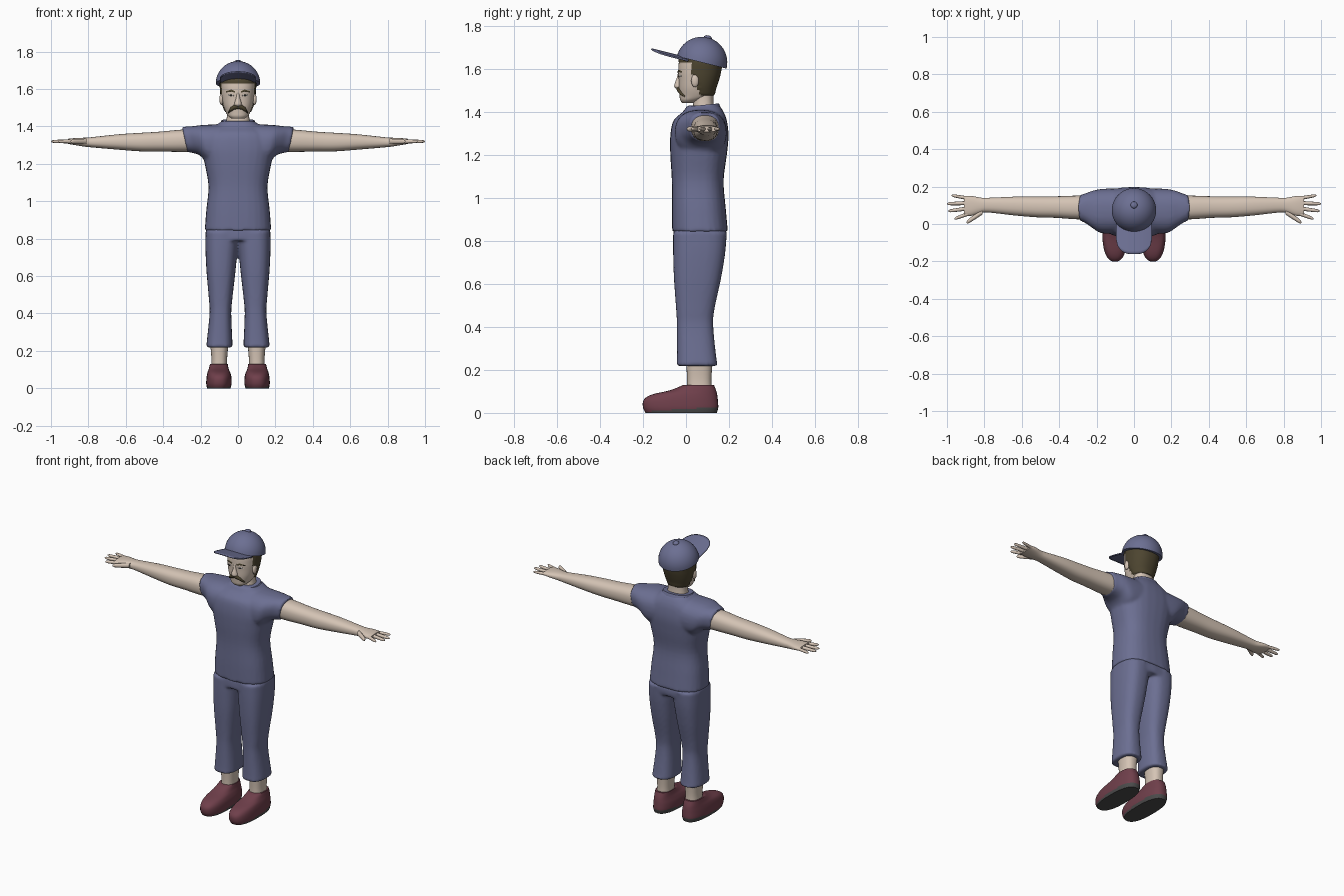
import bpy, bmesh, math
from mathutils import Matrix, Vector
from mathutils.bvhtree import BVHTree

cube = bpy.data.objects.get("Cube")
if cube:
    bpy.data.objects.remove(cube, do_unlink=True)


def material(name, r, g, b):
    m = bpy.data.materials.new(name)
    m.use_nodes = True
    m.diffuse_color = (r, g, b, 1)
    bsdf = m.node_tree.nodes["Principled BSDF"]
    bsdf.inputs["Base Color"].default_value = (r, g, b, 1)
    bsdf.inputs["Roughness"].default_value = 0.8
    return m


cloth = material("blue cloth", 0.15, 0.16, 0.29)
skin = material("skin", 0.66, 0.55, 0.46)
hair = material("dark olive hair", 0.075, 0.06, 0.03)
leather = material("maroon leather", 0.16, 0.05, 0.07)
rubber = material("grey rubber", 0.07, 0.07, 0.07)
white = material("eye white", 0.6, 0.58, 0.55)
dark = material("dark iris", 0.02, 0.018, 0.015)
made = []


def spline(a, b, c, d, t):
    return [0.5 * (2 * q + (r - p) * t + (2 * p - 5 * q + 4 * r - s) * t * t
                   + (3 * q - p - 3 * r + s) * t ** 3) for p, q, r, s in zip(a, b, c, d)]


def loft(bm, rings, axis="z", n=28, power=2.4, sub=4, shear=0):
    """Skin rings of (position, a low, a high, b low, b high) along an axis."""
    last = len(rings) - 1
    path = [spline(rings[max(i - 1, 0)], rings[i], rings[i + 1], rings[min(i + 2, last)], k / sub)
            for i in range(last) for k in range(sub)] + [rings[-1]]
    loops = []
    for t, a0, a1, b0, b1 in path:
        loop = []
        for k in range(n):
            c, s = math.cos(math.tau * k / n), math.sin(math.tau * k / n)
            da = math.copysign(abs(c) ** (2 / power), c) * (a1 - a0) / 2
            db = math.copysign(abs(s) ** (2 / power), s) * (b1 - b0) / 2
            a, b, u = (a0 + a1) / 2 + da, (b0 + b1) / 2 + db, t + shear * db
            loop.append(bm.verts.new((a, b, u) if axis == "z" else (u, a, b)))
        loops.append(loop)
    for lo, hi in zip(loops, loops[1:]):
        for k in range(n):
            bm.faces.new((lo[k], lo[k - 1], hi[k - 1], hi[k]))
    bm.faces.new(loops[0])
    bm.faces.new(loops[-1])


def both(rings):
    return [(z, -w, w, f, b) for z, w, f, b in rings]


def finish(name, bm, *mats, rule=None, mirror=False, voxel=0):
    bmesh.ops.recalc_face_normals(bm, faces=bm.faces)
    if rule:
        for f in bm.faces:
            f.material_index = int(rule(f.calc_center_median()))
    mesh = bpy.data.meshes.new(name)
    bm.to_mesh(mesh)
    obj = bpy.data.objects.new(name, mesh)
    bpy.context.collection.objects.link(obj)
    for m in mats:
        mesh.materials.append(m)
    if mirror:
        mod = obj.modifiers.new("mirror", "MIRROR")
        mod.use_mirror_merge = False
    if voxel:
        mod = obj.modifiers.new("blend", "REMESH")
        mod.mode, mod.voxel_size, mod.use_smooth_shade = "VOXEL", voxel, True
        mod = obj.modifiers.new("soften", "SMOOTH")
        mod.factor, mod.iterations = 0.5, 4
    made.append(obj)
    return obj


# Shirt: torso and sleeves blended together
bm = bmesh.new()
loft(bm, both([(0.843, 0.178, -0.064, 0.195), (0.95, 0.17, -0.066, 0.185), (1.08, 0.158, -0.066, 0.175),
               (1.2, 0.178, -0.073, 0.19), (1.29, 0.195, -0.073, 0.198), (1.36, 0.175, -0.058, 0.19),
               (1.4, 0.125, -0.015, 0.175), (1.43, 0.085, 0.005, 0.155)]), power=2.6)
for s in (1, -1):
    loft(bm, [(s * x, *r) for x, *r in [
        (0.08, -0.05, 0.19, 1.2, 1.412), (0.17, -0.05, 0.188, 1.2, 1.408), (0.22, -0.022, 0.178, 1.245, 1.402),
        (0.255, 0.003, 0.165, 1.258, 1.4), (0.285, 0.016, 0.157, 1.262, 1.397)]], "x", shear=s * 0.2)
finish("shirt", bm, cloth, voxel=0.009)

bm = bmesh.new()
loft(bm, both([(1.39, 0.108, -0.012, 0.17), (1.415, 0.096, -0.004, 0.16), (1.432, 0.088, 0.004, 0.153)]), shear=0.1)
finish("collar", bm, cloth)

# Trousers: two legs and a hip block blended together
bm = bmesh.new()
loft(bm, both([(0.79, 0.173, -0.06, 0.186), (0.82, 0.173, -0.06, 0.19), (0.855, 0.17, -0.058, 0.187)]), power=2.6)
leg = [(0.218, 0.03, 0.17, -0.046, 0.15), (0.25, 0.03, 0.167, -0.042, 0.142), (0.4, 0.036, 0.152, -0.042, 0.127),
       (0.48, 0.03, 0.156, -0.046, 0.132), (0.62, 0.014, 0.168, -0.056, 0.162), (0.74, 0.002, 0.174, -0.06, 0.182),
       (0.84, -0.012, 0.174, -0.06, 0.19)]
for s in (1, -1):
    loft(bm, [(z, s * a, s * b, f, k) for z, a, b, f, k in leg], power=2.6)
finish("trousers", bm, cloth, voxel=0.009)

# Ankles and shoes
bm = bmesh.new()
loft(bm, [(0.1, 0.058, 0.145, 0.005, 0.12), (0.16, 0.058, 0.142, 0.005, 0.118), (0.25, 0.05, 0.15, 0, 0.125)])
finish("ankles", bm, skin, mirror=True)

bm = bmesh.new()
loft(bm, [(0, 0.04, 0.165, -0.188, 0.143), (0.025, 0.034, 0.17, -0.2, 0.15), (0.06, 0.035, 0.168, -0.197, 0.148),
          (0.085, 0.042, 0.163, -0.16, 0.145), (0.105, 0.05, 0.156, -0.075, 0.14), (0.13, 0.055, 0.15, -0.012, 0.13)],
     power=2.5, n=36)
finish("shoes", bm, leather, rubber, rule=lambda c: c.z < 0.018 + 0.07 * c.y, mirror=True)

# Arms with palms
bm = bmesh.new()
loft(bm, [(0.2, 0.025, 0.155, 1.265, 1.385), (0.3, 0.025, 0.152, 1.264, 1.383), (0.42, 0.033, 0.148, 1.266, 1.372),
          (0.52, 0.036, 0.147, 1.267, 1.366), (0.64, 0.046, 0.146, 1.276, 1.358), (0.78, 0.062, 0.14, 1.288, 1.343),
          (0.82, 0.058, 0.141, 1.292, 1.34), (0.87, 0.044, 0.15, 1.3, 1.338), (0.91, 0.045, 0.15, 1.307, 1.334)], "x")
finish("arms", bm, skin, mirror=True)

# Fingers and thumb: start x, start y, tip x, tip y, radius
bm = bmesh.new()
for x0, y0, x1, y1, r in [(0.89, 0.138, 0.975, 0.153, 0.009), (0.89, 0.112, 1, 0.108, 0.01),
                          (0.89, 0.083, 0.993, 0.069, 0.01), (0.88, 0.057, 0.96, 0.028, 0.01),
                          (0.81, 0.066, 0.895, 0.008, 0.014)]:
    ring = []
    for t, k in ((0, 1.1), (0.5, 1), (0.88, 0.8), (1, 0.25)):
        y, w = y0 + (y1 - y0) * t, r * k
        ring.append((x0 + (x1 - x0) * t, y - w, y + w, 1.32 - w, 1.32 + w))
    loft(bm, ring, "x", n=10, power=2, sub=3)
finish("fingers", bm, skin, mirror=True)

# Neck
bm = bmesh.new()
loft(bm, both([(1.38, 0.07, 0.025, 0.135), (1.45, 0.06, 0.035, 0.128), (1.52, 0.06, 0.035, 0.128)]))
finish("neck", bm, skin)


# Head, with raised hair chosen by a hairline rule
def hairline(c):
    return c.z > 1.632 or (c.z > 1.476 and c.y > 0.028 + 0.45 * max(0, 1.565 - c.z))


bm = bmesh.new()
loft(bm, both([(1.442, 0.034, -0.018, 0.035), (1.455, 0.052, -0.027, 0.075), (1.475, 0.065, -0.03, 0.122),
               (1.51, 0.078, -0.033, 0.135), (1.55, 0.086, -0.034, 0.148), (1.59, 0.09, -0.036, 0.158),
               (1.64, 0.091, -0.03, 0.163), (1.69, 0.07, 0.005, 0.14)]), n=56, sub=5, power=2.3)
bmesh.ops.recalc_face_normals(bm, faces=bm.faces)
bm.normal_update()
face = BVHTree.FromBMesh(bm)
grow = [v for v in bm.verts if all(hairline(f.calc_center_median()) for f in v.link_faces)]
for v, shift in [(v, v.normal * 0.006) for v in grow]:
    v.co += shift
finish("head", bm, skin, hair, rule=hairline)

# Ears
bm = bmesh.new()
bmesh.ops.create_uvsphere(bm, u_segments=14, v_segments=10, radius=1,
                          matrix=Matrix.Translation((0.089, 0.042, 1.545)) @ Matrix.Diagonal((0.011, 0.018, 0.03, 1)))
finish("ears", bm, skin, mirror=True)

# Nose
bm = bmesh.new()
loft(bm, both([(1.507, 0.012, -0.044, -0.01), (1.516, 0.02, -0.054, -0.01), (1.53, 0.018, -0.053, -0.01),
               (1.555, 0.011, -0.044, -0.01), (1.585, 0.009, -0.036, -0.01)]), n=16, power=2)
finish("nose", bm, skin)


def face_strip(name, mat, points, lift=0.003, bulge=0.002):
    """Thin strip of (x, z, half height) points laid on the face."""
    bm = bmesh.new()
    rows = []
    for i, p in enumerate(points[:-1]):
        for k in range(4 + (i == len(points) - 2)):
            x, z, h = (a + (b - a) * k / 4 for a, b in zip(p, points[i + 1]))
            row = []
            for v in (-1, -0.5, 0, 0.5, 1):
                hit = face.ray_cast(Vector((x, -1, z + v * h)), Vector((0, 1, 0)))[0]
                row.append(bm.verts.new((x, hit.y - lift - bulge * (1 - v * v), z + v * h)))
            rows.append(row)
    for a, b in zip(rows, rows[1:]):
        for j in range(4):
            bm.faces.new((a[j], b[j], b[j + 1], a[j + 1]))
    finish(name, bm, mat, mirror=True)


# Painted and raised facial features
face_strip("moustache", hair, [(0, 1.505, 0.01), (0.02, 1.503, 0.013), (0.04, 1.49, 0.012), (0.054, 1.472, 0.003)],
           bulge=0.009)
face_strip("eyebrows", hair, [(0.016, 1.584, 0.004), (0.035, 1.592, 0.006), (0.064, 1.585, 0.003)])
face_strip("eye_whites", white, [(0.022, 1.565, 0.001), (0.038, 1.567, 0.007), (0.056, 1.567, 0.001)], 0.002)
face_strip("irises", dark, [(0.031, 1.567, 0.003), (0.038, 1.567, 0.007), (0.045, 1.567, 0.003)], 0.004)

# Cap: dome, button and peak share one tilted frame
tilt = Matrix.Translation((0, 0.073, 1.63)) @ Matrix.Rotation(math.radians(-14), 4, "X")
bm = bmesh.new()
bmesh.ops.create_uvsphere(bm, u_segments=40, v_segments=24, radius=0.119)
bmesh.ops.delete(bm, geom=[v for v in bm.verts if v.co.z < -0.001], context="VERTS")
bmesh.ops.contextual_create(bm, geom=[e for e in bm.edges if e.is_boundary])
bm.transform(tilt)
finish("cap_dome", bm, cloth)

bm = bmesh.new()
bmesh.ops.create_uvsphere(bm, u_segments=14, v_segments=8, radius=0.019,
                          matrix=tilt @ Matrix.Translation((0, 0, 0.118)) @ Matrix.Diagonal((1, 1, 0.6, 1)))
finish("cap_button", bm, cloth)

bm = bmesh.new()
bmesh.ops.create_grid(bm, x_segments=24, y_segments=10, size=1)
for v in bm.verts:
    u, t = v.co.x, (1 - v.co.y) / 2
    reach = 0.09 + 0.09 * math.sqrt(max(0, 1 - abs(u) ** 2.6))
    v.co = (0.096 * u, -0.062 - reach * t, 0.004 - 0.012 * u * u)
bm.transform(tilt)
peak = finish("cap_peak", bm, cloth)
mod = peak.modifiers.new("thickness", "SOLIDIFY")
mod.thickness, mod.offset = 0.007, 0

# Smooth shading with kept edges
bpy.ops.object.select_all(action="DESELECT")
for obj in made:
    obj.select_set(True)
bpy.context.view_layer.objects.active = made[0]
bpy.ops.object.shade_smooth_by_angle(angle=math.radians(50))
